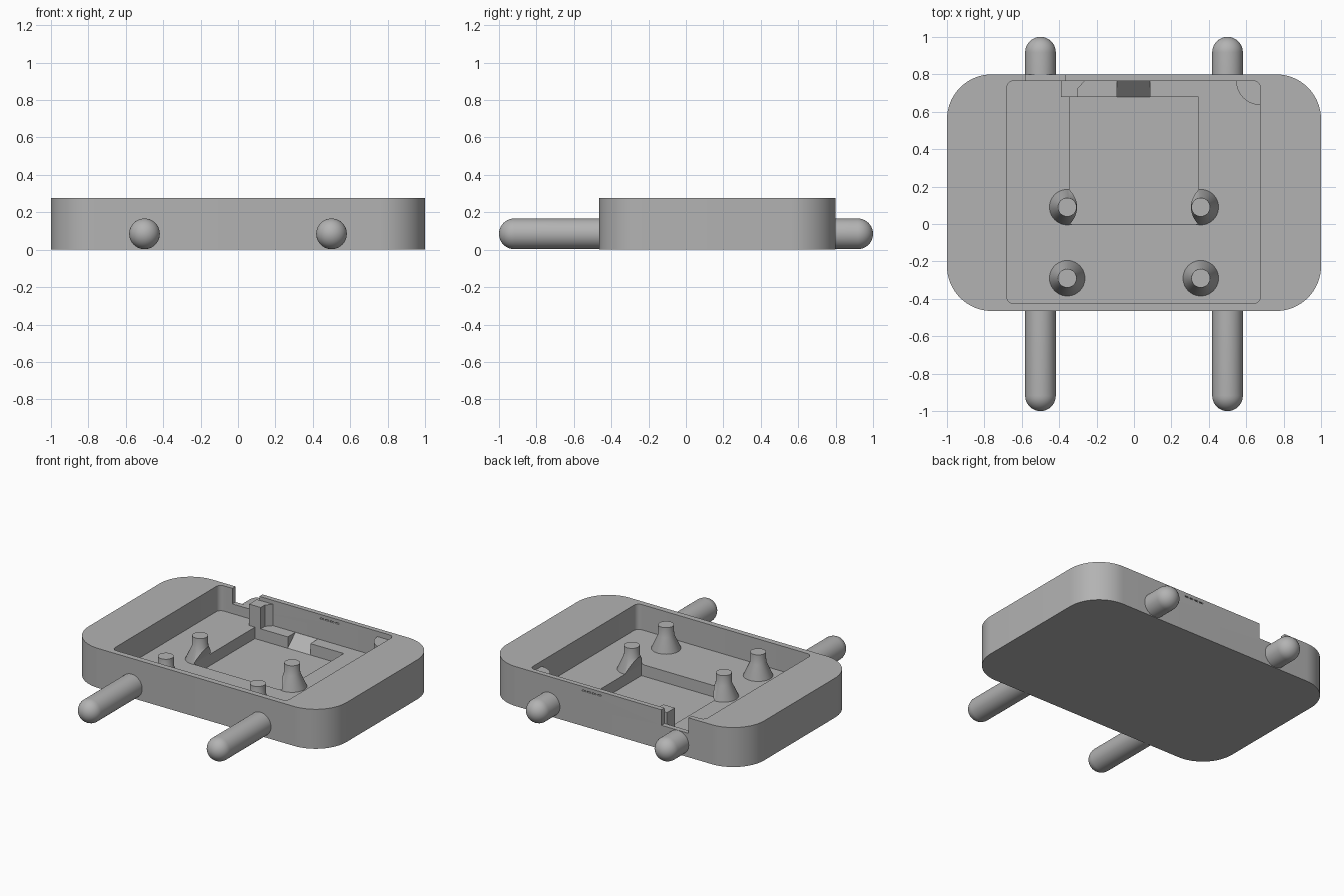
import bpy, bmesh, math
from mathutils import Matrix, Vector

if "Cube" in bpy.data.objects:
    bpy.data.objects.remove(bpy.data.objects["Cube"])

grey = bpy.data.materials.new("plain grey")
grey.diffuse_color = (0.45, 0.45, 0.45, 1)
grey.use_nodes = True
grey.node_tree.nodes["Principled BSDF"].inputs["Base Color"].default_value = grey.diffuse_color


def finish(name, bm):
    bmesh.ops.recalc_face_normals(bm, faces=bm.faces)
    me = bpy.data.meshes.new(name)
    bm.to_mesh(me)
    bm.free()
    me.materials.append(grey)
    ob = bpy.data.objects.new(name, me)
    bpy.context.collection.objects.link(ob)
    return ob


def prism(name, pts, lo, hi, axis="z"):
    """Extrude an outline: xy along z, xz along y, or yz along x."""
    place = {"z": lambda a, b, c: (a, b, c),
             "y": lambda a, b, c: (a, c, b),
             "x": lambda a, b, c: (c, a, b)}[axis]
    bm = bmesh.new()
    face = bm.faces.new([bm.verts.new(place(a, b, lo)) for a, b in pts])
    ext = bmesh.ops.extrude_face_region(bm, geom=[face])
    move = Vector(place(0, 0, hi - lo))
    bmesh.ops.translate(bm, vec=move, verts=[v for v in ext["geom"] if isinstance(v, bmesh.types.BMVert)])
    return finish(name, bm)


def box(name, x0, x1, y0, y1, z0, z1):
    return prism(name, [(x0, y0), (x1, y0), (x1, y1), (x0, y1)], z0, z1)


def rounded(x0, x1, y0, y1, r, n):
    pts = []
    for cx, cy, start in ((x1 - r, y1 - r, 0), (x0 + r, y1 - r, 90),
                          (x0 + r, y0 + r, 180), (x1 - r, y0 + r, 270)):
        for i in range(n + 1):
            a = math.radians(start + 90 * i / n)
            pts.append((cx + r * math.cos(a), cy + r * math.sin(a)))
    return pts


def revolve(name, profile, matrix, steps=40):
    """Spin a (radius, height) profile about z, then place it."""
    bm = bmesh.new()
    vs = [bm.verts.new((r, 0, h)) for r, h in profile]
    es = [bm.edges.new(p) for p in zip(vs, vs[1:])]
    bmesh.ops.spin(bm, geom=vs + es, cent=(0, 0, 0), axis=(0, 0, 1),
                   angle=math.tau, steps=steps)
    bmesh.ops.remove_doubles(bm, verts=bm.verts, dist=1e-5)
    bm.transform(matrix)
    return finish(name, bm)


def cut(ob, cutters):
    bpy.context.view_layer.objects.active = ob
    for c in cutters:
        mod = ob.modifiers.new("cut", "BOOLEAN")
        mod.operation, mod.solver, mod.object = "DIFFERENCE", "EXACT", c
        bpy.ops.object.modifier_apply(modifier=mod.name)
        bpy.data.objects.remove(c)


def smooth(ob):
    bpy.ops.object.select_all(action="DESELECT")
    ob.select_set(True)
    bpy.context.view_layer.objects.active = ob
    bpy.ops.object.shade_smooth_by_angle(angle=math.radians(30))


FLOOR, POCKET, RIM = 0.10, 0.02, 0.277

# Tray: rounded block with cavity, pocket, ramp, wall notch and vent slots
tray = prism("tray", rounded(-1, 1, -0.465, 0.80, 0.24, 16), 0, RIM)
cutters = [
    prism("cavity", rounded(-0.68, 0.675, -0.425, 0.765, 0.035, 6), FLOOR, 0.4),
    box("pocket", -0.345, 0.345, 0, 0.68, POCKET, 0.2),
    prism("ramp", [(0.66, POCKET), (0.68, POCKET), (0.764, FLOOR), (0.764, 0.15), (0.66, 0.15)],
          -0.09, 0.085, "x"),
    box("notch", -0.58, -0.37, 0.745, 0.9, 0.168, 0.4),
]
for i in range(4):
    x = 0.10 + i * 0.04
    cutters.append(box("vent", x, x + 0.028, 0.74, 0.9, 0.245, 0.253))
cut(tray, cutters)
smooth(tray)

# Standing posts with flared feet; the rear pair is trimmed over the pocket
for label, y in (("rear", 0.09), ("front", -0.29)):
    for side, s in (("left", -1), ("right", 1)):
        post = revolve(label + "_post_" + side,
                       [(0, 0.09), (0.095, 0.09), (0.095, FLOOR), (0.052, 0.195),
                        (0.05, 0.265), (0, 0.265)],
                       Matrix.Translation((s * 0.357, y, 0)))
        if label == "rear":
            cut(post, [prism("trim", [(s * 0.345, 0), (s * 0.345, FLOOR), (s * 0.303, 0.195),
                                      (s * 0.2, 0.195), (s * 0.2, 0)], 0, 0.5, "y")])
        smooth(post)

# Round-ended pegs out of the front and back walls
R = 0.082
dome = [(R * math.cos(math.radians(a)), R * math.sin(math.radians(a))) for a in range(0, 90, 9)]
for label, root, sign in (("front", 0.45, 1), ("back", 0.78, -1)):
    length = 1 - R - root
    profile = [(0, 0), (R, 0)] + [(r, length + h) for r, h in dome] + [(0, length + R)]
    for side, x in (("left", -0.5), ("right", 0.5)):
        turn = Matrix.Rotation(sign * math.pi / 2, 4, "X")
        smooth(revolve(label + "_peg_" + side, profile,
                       Matrix.Translation((x, -sign * root, 0.085)) @ turn))

# Stop block beside the wall notch
prism("stop_block", [(-0.39, 0.68), (-0.30, 0.68), (-0.30, 0.725), (-0.262, 0.766), (-0.39, 0.766)],
      FLOOR - 0.01, 0.25)

# Quarter-round support in the back right corner
arc = [(0.676 - 0.13 * math.cos(math.radians(a)), 0.766 - 0.13 * math.sin(math.radians(a)))
       for a in range(0, 91, 9)]
smooth(prism("corner_support", arc + [(0.676, 0.766)], FLOOR - 0.01, 0.24))
